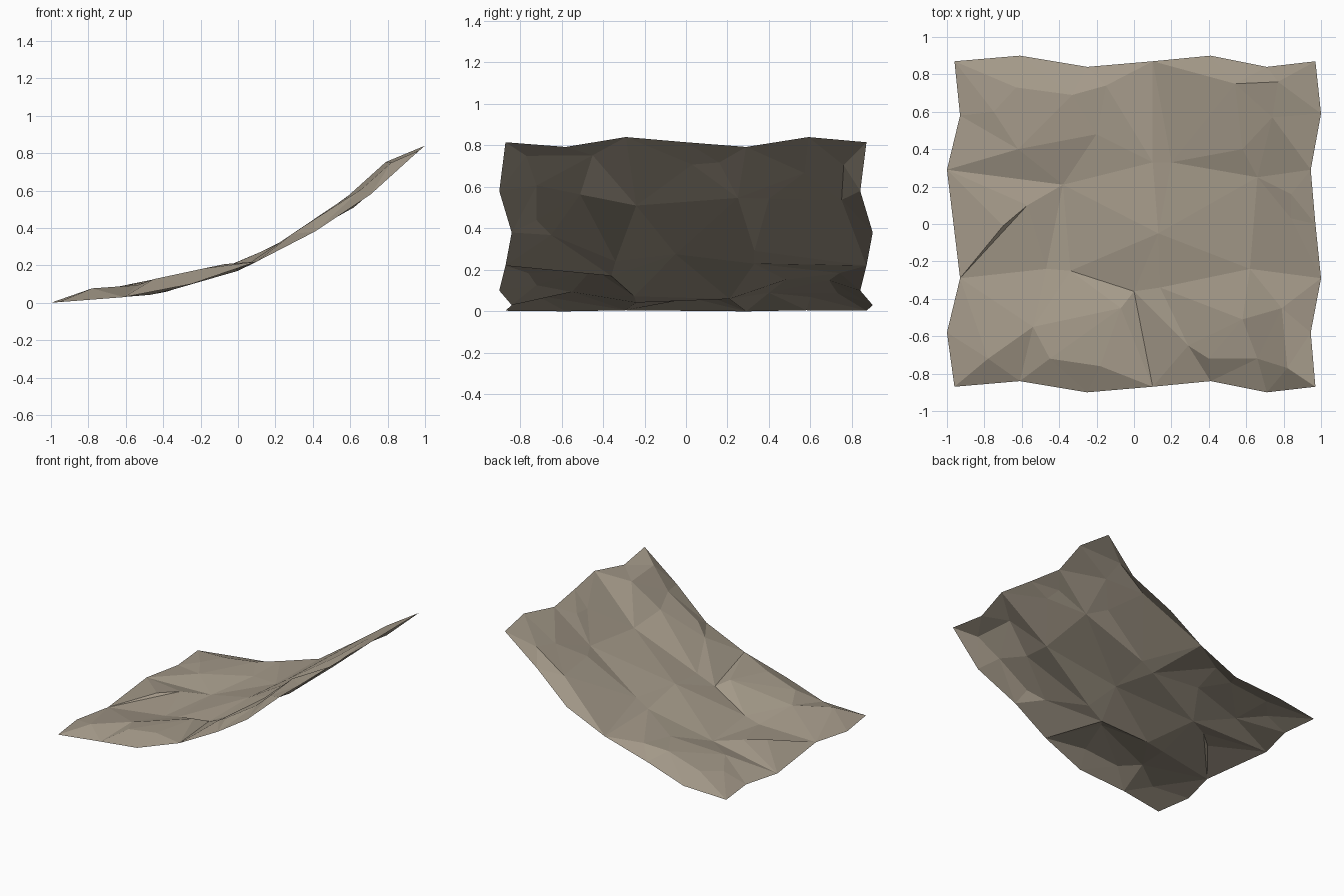
import bpy
from mathutils import Vector
from mathutils.geometry import delaunay_2d_cdt

# rising slope profile (x, z)
PROFILE = [(-1, 0), (-.96, .003), (-.61, .03), (-.25, .10), (.1, .22),
           (.41, .38), (.71, .58), (.97, .815), (1, .84)]

def base(x):
    for (x0, z0), (x1, z1) in zip(PROFILE, PROFILE[1:]):
        if x <= x1:
            return z0 + (z1 - z0) * (x - x0) / (x1 - x0)
    return PROFILE[-1][1]

# ragged outline, counter-clockwise from the front left corner
RIM = [(-.96, -.87), (-.61, -.84), (-.25, -.90), (.1, -.87), (.41, -.84), (.71, -.90),
       (.97, -.87), (.945, -.58), (1, -.29), (.97, 0), (.945, .29), (1, .59),
       (.97, .87), (.71, .84), (.41, .90), (.1, .87), (-.25, .84), (-.61, .90),
       (-.96, .87), (-.93, .58), (-1, .29), (-.965, 0), (-.93, -.29), (-1, -.58)]

# rock ridges and hollows: x, y, height over the slope
BUMPS = [(-.78, -.72, .06), (-.45, -.72, .065), (-.18, -.76, .06), (.40, -.72, .065),
         (.66, -.72, .06), (.82, -.77, .07), (-.54, -.55, .05), (-.07, -.45, .045),
         (.29, -.65, .05), (.58, -.51, .07), (.79, -.45, .10), (0, -.36, -.015),
         (-.47, -.24, -.015), (-.34, -.25, -.01), (.14, -.34, 0), (.62, -.24, -.01),
         (.13, -.05, .04), (-.7, -.01, .05), (-.57, .10, .04), (-.38, .21, -.015),
         (.84, .03, .01), (.84, .16, .02), (.66, .25, 0), (.10, .33, .01),
         (.20, .33, .02), (.58, .40, .05), (.74, .57, .06), (.54, .75, .07),
         (.77, .76, .07), (-.62, .40, .06), (-.75, .60, .05), (-.63, .73, .06),
         (-.33, .69, .065), (-.15, .74, .05), (-.20, .48, .035)]

# main crease lines between rim and inner points
CREASES = [((-1, .29), (-.38, .21)), ((-1, .29), (-.62, .40)), ((-.62, .40), (-.38, .21)),
           ((-.93, -.29), (-.47, -.24)), ((-.93, -.29), (-.57, .10)),
           ((-.34, -.25), (.13, -.05)), ((.13, -.05), (.62, -.24)),
           ((1, -.29), (.62, -.24)), ((.1, .87), (.20, .33)), ((.14, -.34), (.62, -.24)),
           ((-.38, .21), (-.47, -.24)), ((.1, -.87), (0, -.36))]

pts = [(x, y, base(x)) for x, y in RIM] + [(x, y, base(x) + h) for x, y, h in BUMPS]

def index(p):
    return min(range(len(pts)), key=lambda i: (pts[i][0] - p[0])**2 + (pts[i][1] - p[1])**2)

n = len(RIM)
edges = [(i, (i + 1) % n) for i in range(n)] + [(index(a), index(b)) for a, b in CREASES]
co, _, faces, origin, _, _ = delaunay_2d_cdt([Vector(p[:2]) for p in pts], edges, [], 1, 1e-5)
verts = [(c.x, c.y, pts[o[0]][2] if o else base(c.x)) for c, o in zip(co, origin)]

# faceted rock sheet
me = bpy.data.meshes.new("rock_slope")
me.from_pydata(verts, [], [list(f) for f in faces])
me.update()
ob = bpy.data.objects.new("rock_slope", me)
bpy.context.collection.objects.link(ob)
mat = bpy.data.materials.new("warm grey stone")
mat.diffuse_color = (.37, .32, .25, 1)
me.materials.append(mat)
